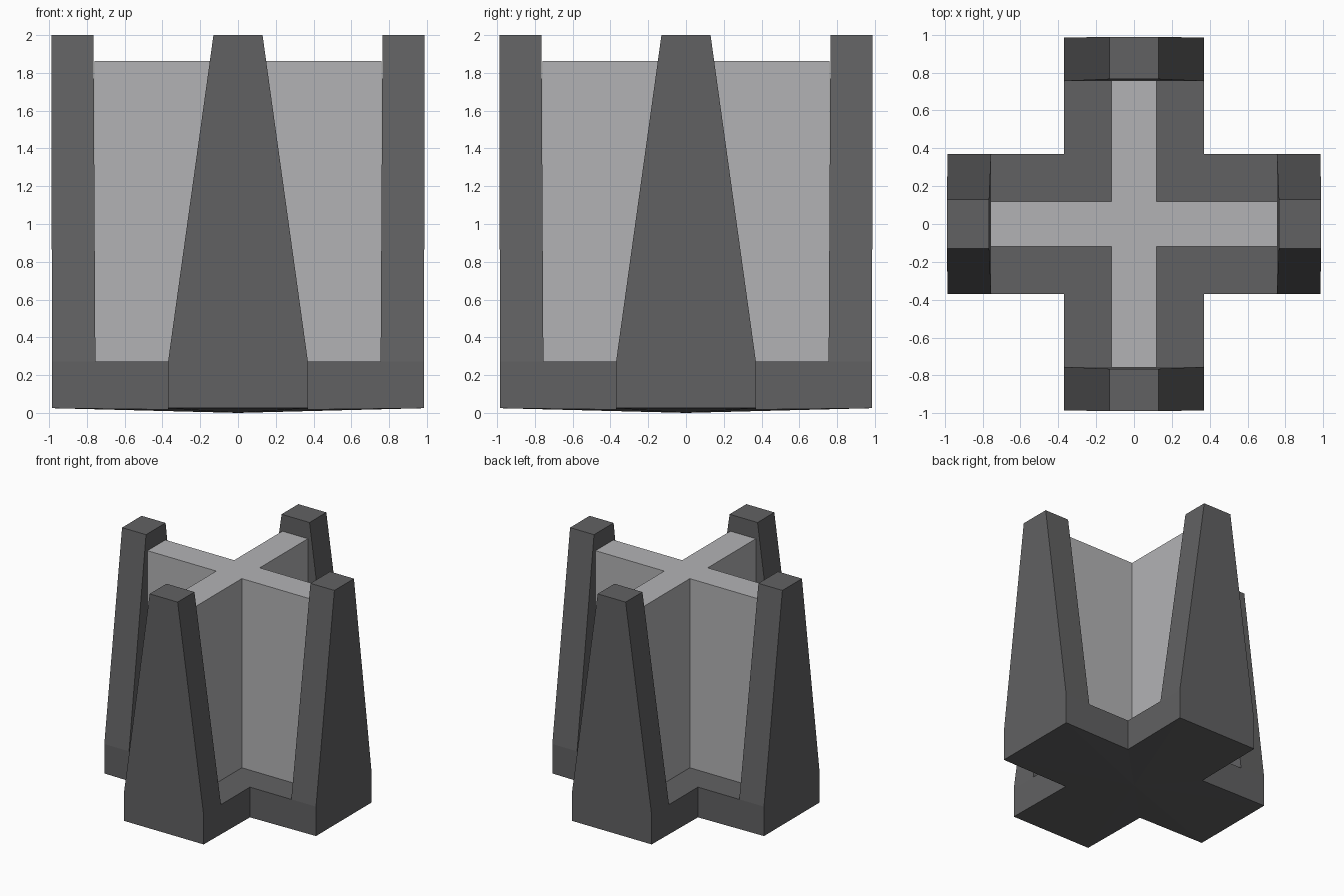
import bpy, bmesh
from math import pi
from mathutils import Matrix

if "Cube" in bpy.data.objects:
    bpy.data.objects.remove(bpy.data.objects["Cube"])


def material(name, v):
    m = bpy.data.materials.new(name)
    m.diffuse_color = (v, v, v * 1.03, 1)
    m.use_nodes = True
    m.node_tree.nodes["Principled BSDF"].inputs["Base Color"].default_value = m.diffuse_color
    return m


def finish(bm, name, mat):
    bmesh.ops.recalc_face_normals(bm, faces=bm.faces)
    me = bpy.data.meshes.new(name)
    bm.to_mesh(me)
    bm.free()
    me.materials.append(mat)
    ob = bpy.data.objects.new(name, me)
    bpy.context.collection.objects.link(ob)
    return ob


def plus_outline(w, r):
    """Plus-shaped outline, half arm width w and reach r."""
    quarter = [(r, -w), (r, w), (w, w)]
    pts = []
    for _ in range(4):
        pts += quarter
        quarter = [(-y, x) for x, y in quarter]
    return pts


def loft(bm, low, high):
    """Side walls and a cap between two matching loops; returns the lower loop."""
    a = [bm.verts.new(p) for p in low]
    b = [bm.verts.new(p) for p in high]
    for i in range(len(a)):
        j = (i + 1) % len(a)
        bm.faces.new((a[i], a[j], b[j], b[i]))
    bm.faces.new(b)
    return a


dark = material("dark_grey", 0.12)
light = material("light_grey", 0.45)

W, R = 0.37, 0.985

# Cross-shaped base with a slightly bulging underside
bm = bmesh.new()
outline = plus_outline(W, R)
low = loft(bm,
           [(x, y, 0.025 if max(abs(x), abs(y)) > 0.9 else 0.018) for x, y in outline],
           [(x, y, 0.272) for x, y in outline])
centre = bm.verts.new((0, 0, 0))
for i in range(len(low)):
    bm.faces.new((low[i], low[(i + 1) % len(low)], centre))
finish(bm, "base", dark)

# Four tapered posts at the arm ends
for i, side in enumerate(("right", "back", "left", "front")):
    bm = bmesh.new()
    t = 0.13
    low = loft(bm,
               [(0.755, -W, 0.272), (R, -W, 0.272), (R, W, 0.272), (0.755, W, 0.272)],
               [(0.765, -t, 2), (0.988, -t, 2), (0.988, t, 2), (0.765, t, 2)])
    bm.faces.new(low)
    bm.transform(Matrix.Rotation(i * pi / 2, 4, 'Z'))
    finish(bm, side + "_post", dark)

# Cross-shaped inner fins
bm = bmesh.new()
outline = plus_outline(0.119, 0.759)
low = loft(bm, [(x, y, 0.27) for x, y in outline], [(x, y, 1.863) for x, y in outline])
bm.faces.new(low)
finish(bm, "cross_fins", light)
